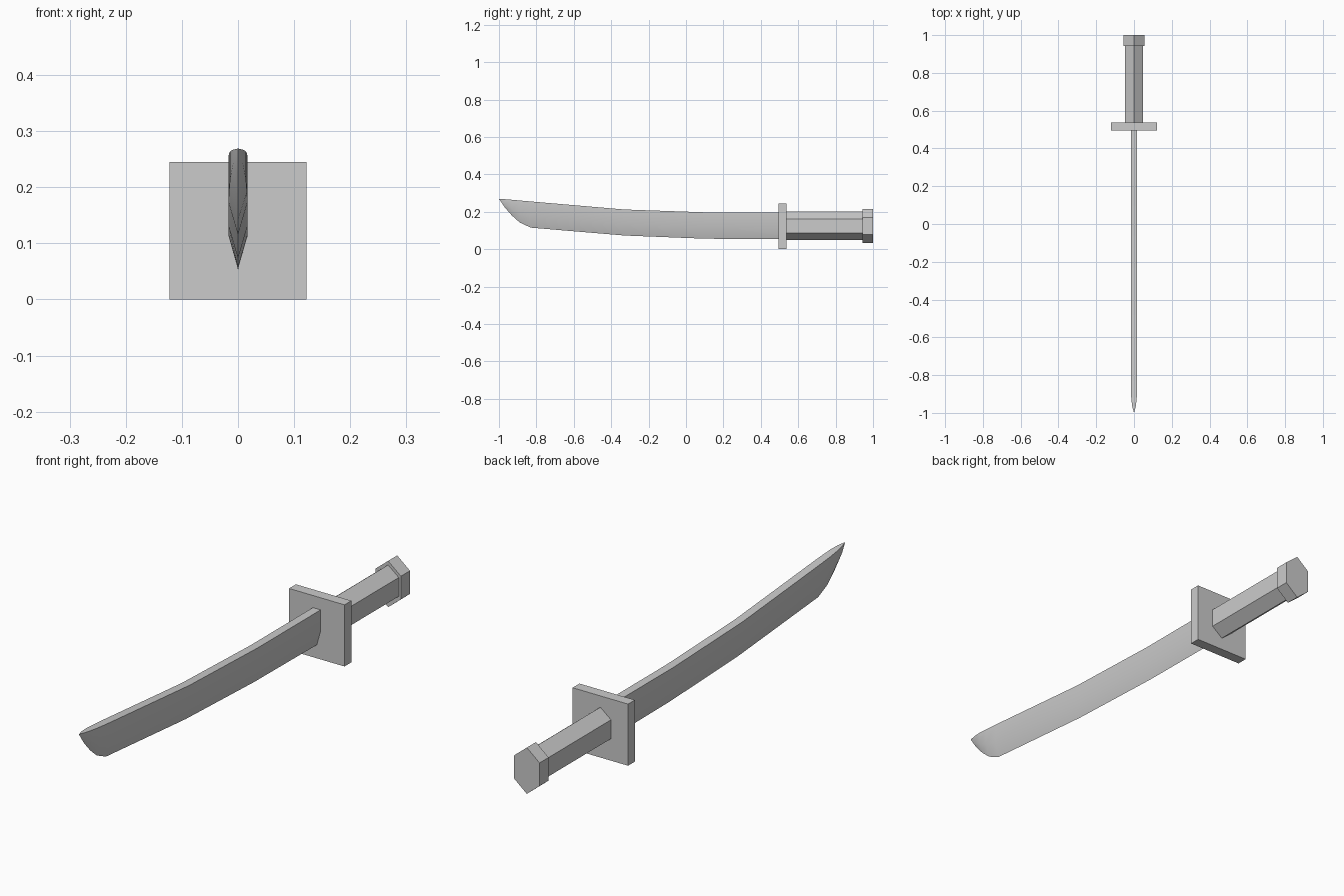
import bpy, bmesh, math

cube = bpy.data.objects.get("Cube")
if cube:
    bpy.data.objects.remove(cube, do_unlink=True)

steel = bpy.data.materials.new("plain_grey")
steel.use_nodes = True
GREY = (0.6, 0.6, 0.6, 1)
steel.diffuse_color = GREY
steel.node_tree.nodes["Principled BSDF"].inputs["Base Color"].default_value = GREY


def loft(name, sections, tip=None):
    """Bridge equal rings of points, capping the ends or closing on a tip."""
    bm = bmesh.new()
    rings = [[bm.verts.new(p) for p in ring] for ring in sections]
    n = len(rings[0])
    for a, b in zip(rings, rings[1:]):
        for i in range(n):
            j = (i + 1) % n
            bm.faces.new((a[i], a[j], b[j], b[i]))
    bm.faces.new(rings[-1])
    if tip:
        point = bm.verts.new(tip)
        for i in range(n):
            bm.faces.new((rings[0][i], point, rings[0][(i + 1) % n]))
    else:
        bm.faces.new(rings[0])
    bmesh.ops.recalc_face_normals(bm, faces=bm.faces)
    mesh = bpy.data.meshes.new(name)
    bm.to_mesh(mesh)
    bm.free()
    mesh.materials.append(steel)
    obj = bpy.data.objects.new(name, mesh)
    bpy.context.collection.objects.link(obj)
    return obj


def prism(name, sides, radius_x, radius_z, centre_z, y0, y1, turn):
    """Prism along y with a regular, optionally squeezed outline."""
    angles = [turn + math.tau * i / sides for i in range(sides)]
    return loft(name, [[(radius_x * math.cos(a), y, centre_z + radius_z * math.sin(a))
                        for a in angles] for y in (y0, y1)])


# Blade: flat spine, straight sides and a V-shaped cutting edge
def blade_ring(y, top, low, half):
    shoulder = low + 0.42 * (top - low)
    return [(half, y, top), (-half, y, top), (-half, y, shoulder),
            (0, y, low), (half, y, shoulder)]


# y, spine height, edge height, half width
stations = [(-0.968, 0.267, 0.222, 0.009), (-0.93, 0.264, 0.179, 0.014),
            (-0.888, 0.26, 0.142, 0.016), (-0.83, 0.255, 0.115, 0.017),
            (-0.33, 0.212, 0.073, 0.017), (0.1, 0.197, 0.056, 0.017),
            (0.51, 0.197, 0.053, 0.017)]
blade = loft("blade", [blade_ring(*s) for s in stations], tip=(0, -1, 0.269))
bpy.context.view_layer.objects.active = blade
blade.select_set(True)
bpy.ops.object.shade_smooth_by_angle(angle=math.radians(35))
blade.select_set(False)

# Square guard, hexagonal grip and pommel
prism("guard", 4, 0.122 * math.sqrt(2), 0.1225 * math.sqrt(2), 0.1225, 0.495, 0.538, math.pi / 4)
squeeze = 1 / math.cos(math.pi / 6)
prism("grip", 6, 0.047 * squeeze, 0.075, 0.125, 0.538, 0.945, math.pi / 2)
prism("pommel", 6, 0.056 * squeeze, 0.092, 0.124, 0.943, 1.0, math.pi / 2)
